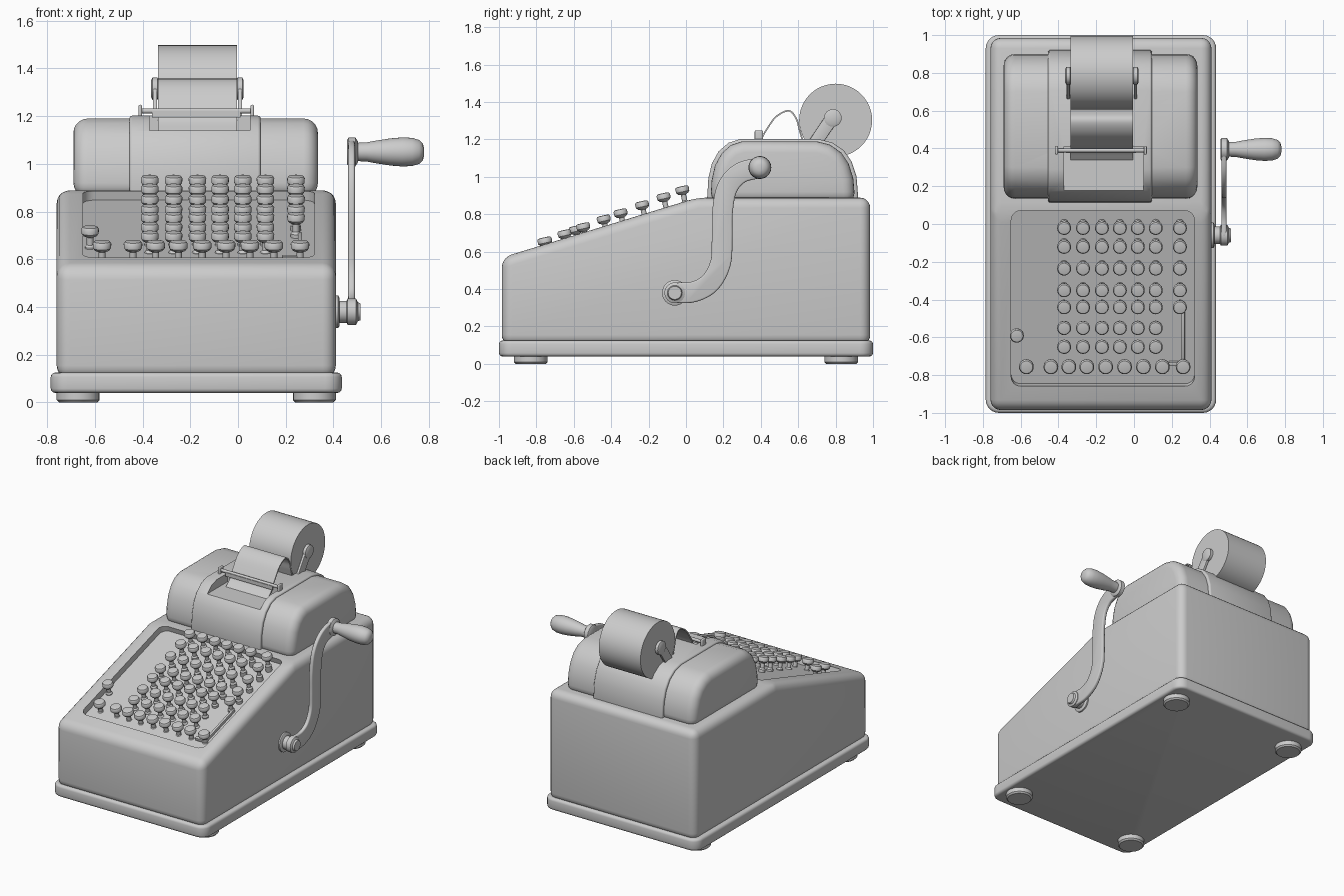
import bpy, bmesh, math
from mathutils import Vector, Matrix

if "Cube" in bpy.data.objects:
    bpy.data.objects.remove(bpy.data.objects["Cube"])

SLOPE = math.atan(0.306)          # keyboard slope
CX = -0.175                       # centre line of the housing


def deck(y):
    return 0.87 + 0.306 * y


def make(name, bm):
    bmesh.ops.recalc_face_normals(bm, faces=bm.faces)
    me = bpy.data.meshes.new(name)
    bm.to_mesh(me)
    bm.free()
    ob = bpy.data.objects.new(name, me)
    bpy.context.collection.objects.link(ob)
    return ob


def finish(ob, bevel=0, seg=4, limit=40, cutters=()):
    """Bevel, cut, bake the modifiers and smooth."""
    if bevel:
        m = ob.modifiers.new("bevel", 'BEVEL')
        m.width, m.segments = bevel, seg
        m.limit_method, m.angle_limit = 'ANGLE', math.radians(limit)
    for c in cutters:
        m = ob.modifiers.new("cut", 'BOOLEAN')
        m.operation, m.solver, m.object = 'DIFFERENCE', 'EXACT', c
    if ob.modifiers:
        bpy.context.view_layer.update()
        dg = bpy.context.evaluated_depsgraph_get()
        me = bpy.data.meshes.new_from_object(ob.evaluated_get(dg))
        ob.modifiers.clear()
        ob.data = me
    ob.data.shade_smooth()
    ob.data.set_sharp_from_angle(angle=math.radians(35))
    return ob


def prism(name, pts, x0, x1):
    """Side outline of (y, z) points extruded along x."""
    bm = bmesh.new()
    f = bm.faces.new([bm.verts.new((x0, y, z)) for y, z in pts])
    r = bmesh.ops.extrude_face_region(bm, geom=[f])
    vs = [v for v in r['geom'] if isinstance(v, bmesh.types.BMVert)]
    bmesh.ops.translate(bm, verts=vs, vec=(x1 - x0, 0, 0))
    return make(name, bm)


def box(name, lo, hi, corner=0):
    """Box, with optional rounded vertical corners."""
    bm = bmesh.new()
    lo, hi = Vector(lo), Vector(hi)
    bmesh.ops.create_cube(bm, size=1, matrix=Matrix.Translation((lo + hi) / 2)
                          @ Matrix.Diagonal((*(hi - lo), 1)))
    if corner:
        es = [e for e in bm.edges if abs(e.verts[0].co.z - e.verts[1].co.z) > 1e-4]
        bmesh.ops.bevel(bm, geom=es, offset=corner, segments=6, profile=0.5, affect='EDGES')
    return make(name, bm)


def lathe(name, prof, loc, axis='Z', n=24):
    """Turned part from (radius, height) points."""
    bm = bmesh.new()
    rings = [[bm.verts.new((r * math.cos(2 * math.pi * i / n),
                            r * math.sin(2 * math.pi * i / n), h)) for i in range(n)]
             for r, h in prof]
    for a, b in zip(rings, rings[1:]):
        for i in range(n):
            j = (i + 1) % n
            bm.faces.new((a[i], a[j], b[j], b[i]))
    bm.faces.new(rings[0])
    bm.faces.new(rings[-1])
    if axis == 'X':
        bm.transform(Matrix.Rotation(math.pi / 2, 4, 'Y'))
    ob = make(name, bm)
    ob.location = loc
    return finish(ob)


def ribbon(path, half, steps=6):
    """Outline of constant width around a smooth (y, z) path."""
    p = [Vector(q) for q in path]
    p = [2 * p[0] - p[1]] + p + [2 * p[-1] - p[-2]]
    c = []
    for i in range(1, len(p) - 2):
        a, b, d, e = p[i - 1:i + 3]
        for k in range(steps):
            t = k / steps
            c.append(0.5 * (2 * b + (d - a) * t + (2 * a - 5 * b + 4 * d - e) * t * t
                            + (3 * b - a - 3 * d + e) * t ** 3))
    c.append(p[-2])
    left, right = [], []
    for i, q in enumerate(c):
        t = (c[min(i + 1, len(c) - 1)] - c[max(i - 1, 0)]).normalized()
        n = Vector((-t.y, t.x)) * half
        left.append(q + n)
        right.append(q - n)
    return left + right[::-1]


# Cutters: keyboard recess and paper slot
recess = box("recess_cutter", (-0.485, -0.485, -0.045), (0.485, 0.485, 0.25), 0.05)
recess.location = (-0.165, -0.395, deck(-0.395))
recess.rotation_euler = (SLOPE, 0, 0)
slot = box("slot_cutter", (-0.37, 0.1, 1.14), (0.05, 0.41, 1.4))
for c in (recess, slot):
    c.hide_render = True
    c.hide_set(True)

# Housing
body = prism("body", [(-0.985, 0.1), (-0.985, deck(-0.985)), (0.06, 0.889),
                      (0.985, 0.889), (0.985, 0.1)], -0.76, 0.41)
finish(body, 0.055, 5, 10, [recess])
plate = box("base_plate", (-0.785, -1, 0.04), (0.435, 1, 0.125), 0.07)
finish(plate, 0.018, 3)
for x in (-0.67, 0.32):
    for y in (-0.83, 0.83):
        lathe("foot", [(0.08, 0), (0.09, 0.01), (0.09, 0.05)], (x, y, 0))

# Top cover with raised centre section
side = [(0.13, 0.86), (0.137, 0.98), (0.155, 1.06), (0.19, 1.125), (0.24, 1.17), (0.3, 1.19),
        (0.7, 1.19), (0.77, 1.172), (0.83, 1.13), (0.87, 1.07), (0.895, 0.99), (0.905, 0.86)]
finish(prism("top_cover", side, -0.69, 0.335), 0.06, 5, 40, [slot])
mid = [(0.525 + (y - 0.525) * 1.045, z + 0.012) for y, z in side]
finish(prism("cover_centre", mid, -0.455, 0.095), 0.012, 3, 40, [slot])

# Paper roll, strip and roll holders
lathe("paper_roll", [(0.195, -0.165), (0.195, 0.165)], (-0.17, 0.8, 1.303), 'X', 48)
strip = ribbon([(0.34, 1.135), (0.39, 1.18), (0.42, 1.235), (0.48, 1.32), (0.55, 1.353),
                (0.59, 1.31), (0.607, 1.25), (0.625, 1.19)], 0.004)
finish(prism("paper_strip", strip, -0.335, -0.005))
for s in (-1, 1):
    x = -0.17 + s * 0.178
    arm = ribbon([(0.67, 1.15), (0.71, 1.21), (0.75, 1.27), (0.79, 1.325)], 0.035)
    finish(prism("roll_holder", arm, x - 0.009, x + 0.009), 0.004, 2)
    lathe("roll_hub", [(0.035, -0.016), (0.047, -0.01), (0.047, 0.01), (0.035, 0.016)],
          (x, 0.785, 1.315), 'X')

# Tear bar with its brackets
lathe("tear_bar", [(0.011, -0.24), (0.011, 0.24)], (CX, 0.39, 1.222), 'X', 12)
for s in (-1, 1):
    x = CX + s * 0.235
    finish(box("tear_bar_bracket", (x - 0.008, 0.367, 1.17), (x + 0.008, 0.413, 1.248)), 0.007, 3)
finish(box("tear_blade", (-0.36, 0.375, 1.195), (0.01, 0.383, 1.222)))

# Keys: main grid, function column and bottom row
rows = [-0.02, -0.12, -0.235, -0.35, -0.44, -0.55, -0.65]
spots = [(x, y) for x in (-0.37, -0.27, -0.17, -0.075, 0.02, 0.115) for y in rows]
spots += [(0.243, y) for y in rows[:5]]
spots += [(x, -0.755) for x in (-0.57, -0.44, -0.345, -0.25, -0.15, -0.05, 0.05, 0.15, 0.26)]
spots += [(-0.62, -0.59)]
key_mesh = None
for x, y in spots:
    loc = (x, y, 0.932 + 0.372 * (y + 0.02))
    if key_mesh is None:
        key = lathe("key", [(0.022, -0.12), (0.022, -0.07), (0.014, -0.06), (0.014, -0.028),
                            (0.028, -0.022), (0.036, -0.012), (0.037, 0.008),
                            (0.032, 0.016), (0.02, 0.018)], loc, 'Z', 20)
        key_mesh = key.data
    else:
        key = bpy.data.objects.new("key", key_mesh)
        bpy.context.collection.objects.link(key)
        key.location = loc
    key.rotation_euler = (0.22, 0, 0)
    if y < -0.7:
        key.scale = (1.06, 1.06, 1)

# Guide rails beside the function keys
for name, x, y, hx, hy in (("long_guide", 0.26, -0.59, 0.009, 0.17),
                           ("cross_guide", 0.225, -0.75, 0.04, 0.012)):
    g = box(name, (-hx, -hy, -0.05), (hx, hy, -0.025))
    g.location = (x, y, deck(y))
    g.rotation_euler = (SLOPE, 0, 0)
    finish(g, 0.004, 2)

# Crank: pivot, curved arm, grip
lathe("crank_socket", [(0.068, -0.02), (0.068, 0.01), (0.058, 0.016)], (0.41, -0.06, 0.38), 'X', 32)
lathe("crank_pivot", [(0.046, 0.4), (0.046, 0.455), (0.055, 0.46), (0.055, 0.495),
                      (0.04, 0.502), (0.035, 0.514)], (0, -0.06, 0.38), 'X', 32)
arm = ribbon([(-0.07, 0.38), (0.04, 0.385), (0.13, 0.435), (0.185, 0.54), (0.193, 0.67),
              (0.195, 0.81), (0.22, 0.94), (0.29, 1.02), (0.4, 1.05)], 0.055)
finish(prism("crank_arm", arm, 0.462, 0.49), 0.009, 3, 40)
lathe("crank_boss", [(0.05, 0.457), (0.06, 0.463), (0.06, 0.492), (0.045, 0.502)],
      (0, 0.395, 1.05), 'X', 32)
lathe("crank_grip", [(0.038, 0.49), (0.04, 0.54), (0.046, 0.57), (0.057, 0.64), (0.061, 0.69),
                     (0.059, 0.73), (0.05, 0.76), (0.035, 0.775), (0.015, 0.78)],
      (0, 0.395, 1.05), 'X', 32)
